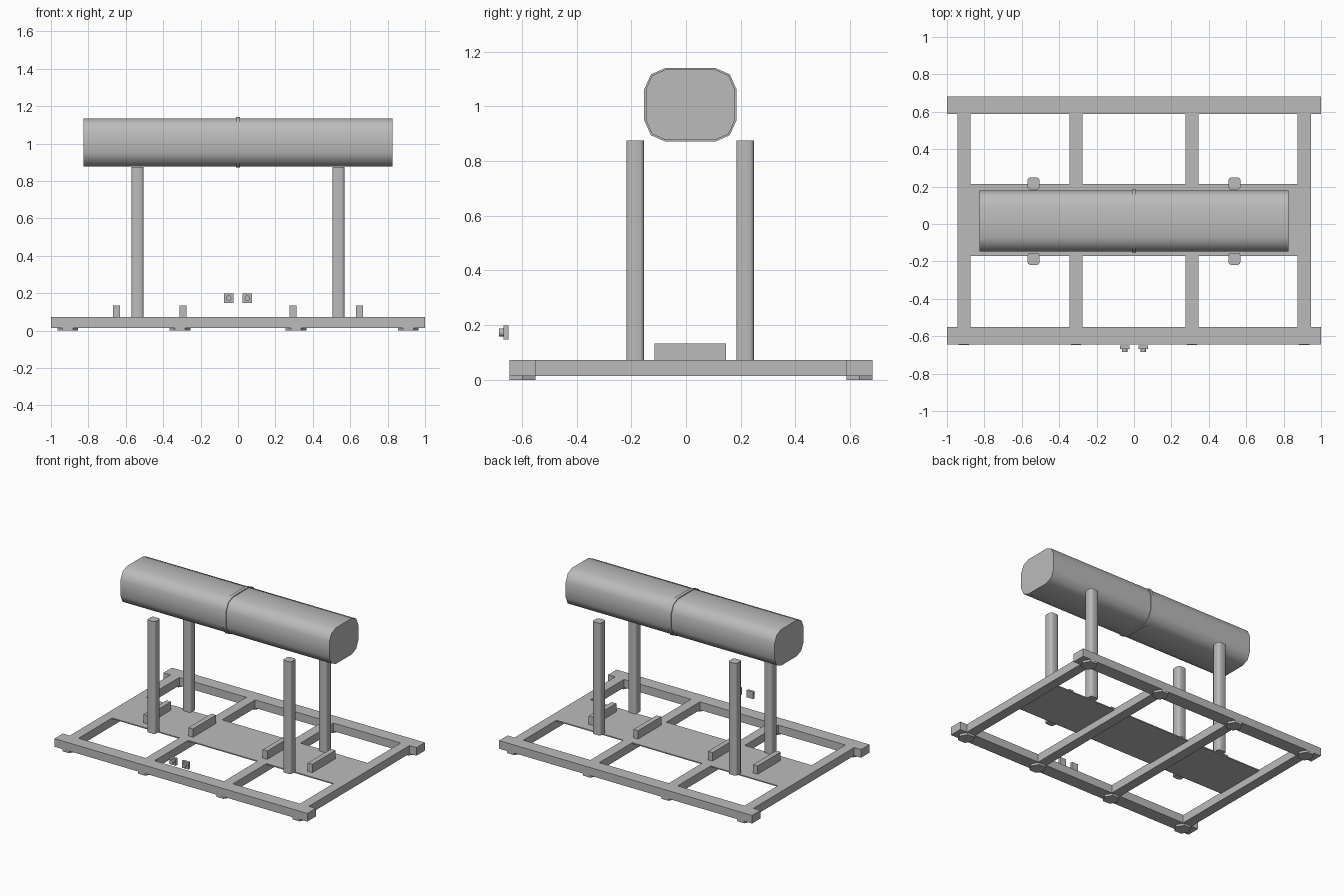
import bpy, bmesh
from math import radians
from mathutils import Vector

cube = bpy.data.objects.get("Cube")
if cube:
    bpy.data.objects.remove(cube, do_unlink=True)

GREY = (0.5, 0.5, 0.5, 1)
grey = bpy.data.materials.new("plain grey")
grey.use_nodes = True
grey.diffuse_color = GREY
grey.node_tree.nodes["Principled BSDF"].inputs["Base Color"].default_value = GREY


def finish(name, bm, smooth=False):
    bmesh.ops.recalc_face_normals(bm, faces=bm.faces)
    mesh = bpy.data.meshes.new(name)
    bm.to_mesh(mesh)
    bm.free()
    mesh.materials.append(grey)
    obj = bpy.data.objects.new(name, mesh)
    bpy.context.collection.objects.link(obj)
    if smooth:
        bpy.ops.object.select_all(action="DESELECT")
        obj.select_set(True)
        bpy.context.view_layer.objects.active = obj
        bpy.ops.object.shade_smooth_by_angle(angle=radians(50))
    return obj


def box(name, x, y, z):
    """Box from (low, high) pairs on each axis."""
    bm = bmesh.new()
    bmesh.ops.create_cube(bm, size=1)
    for v in bm.verts:
        v.co = [lo + (c + 0.5) * (hi - lo) for c, (lo, hi) in zip(v.co, (x, y, z))]
    return finish(name, bm)


def rounded_profile(half_u, half_v, flat_u, flat_v, mid_u, mid_v):
    """Twelve-sided rounded rectangle, built by mirroring one corner."""
    corner = [(half_u, flat_v), (mid_u, mid_v), (flat_u, half_v)]
    points = []
    for su, sv in ((1, 1), (-1, 1), (-1, -1), (1, -1)):
        quarter = [(su * u, sv * v) for u, v in corner]
        points += quarter if su * sv > 0 else quarter[::-1]
    return points


def extrude(name, points, direction, smooth=True):
    bm = bmesh.new()
    face = bm.faces.new([bm.verts.new(p) for p in points])
    new = bmesh.ops.extrude_face_region(bm, geom=[face], use_keep_orig=True)["geom"]
    verts = [g for g in new if isinstance(g, bmesh.types.BMVert)]
    bmesh.ops.translate(bm, verts=verts, vec=Vector(direction))
    return finish(name, bm, smooth)


FRAME_Z = (0.015, 0.073)
TOP = FRAME_Z[1]

# Base frame: two long rails, four cross members and a thin deck flush on top
box("front_rail", (-1, 1), (-0.645, -0.55), FRAME_Z)
box("back_rail", (-1, 1), (0.587, 0.682), FRAME_Z)
for i, x in enumerate((-0.91, -0.31, 0.31, 0.91)):
    box(f"cross_member_{i}", (x - 0.035, x + 0.035), (-0.55, 0.587), FRAME_Z)
box("deck", (-0.88, 0.88), (-0.17, 0.213), (TOP - 0.008, TOP))

# Hexagonal feet under the rails
for i, x in enumerate((-0.91, -0.31, 0.31, 0.91)):
    for side, y in (("front", -0.598), ("back", 0.634)):
        bm = bmesh.new()
        bmesh.ops.create_cone(bm, cap_ends=True, segments=6, radius1=0.055,
                              radius2=0.055, depth=FRAME_Z[0])
        # Blender starts the ring on the y axis, so swap to put corners on x
        for v in bm.verts:
            v.co = (v.co.y + x, v.co.x + y, v.co.z + FRAME_Z[0] / 2)
        finish(f"{side}_foot_{i}", bm)

# Support blocks on the deck
for i, x in enumerate((-0.65, -0.294, 0.294, 0.65)):
    box(f"support_block_{i}", (x - 0.018, x + 0.018), (-0.115, 0.146), (TOP, 0.133))

# Four rounded posts
post = rounded_profile(0.032, 0.032, 0.019, 0.019, 0.028, 0.028)
for side, x in (("right", -0.537), ("left", 0.537)):
    for end, y in (("front", -0.186), ("back", 0.216)):
        extrude(f"{end}_{side}_post", [(x + u, y + v, TOP) for u, v in post],
                (0, 0, 0.875 - TOP))

# Tank and its narrow raised centre band
CENTRE_Y, CENTRE_Z = 0.016, 1.006


def tank_part(name, half_length, grow):
    outline = rounded_profile(0.163 + grow, 0.129 + grow, 0.09, 0.056,
                              0.14 + grow * 0.7, 0.107 + grow * 0.7)
    points = [(-half_length, CENTRE_Y + u, CENTRE_Z + v) for u, v in outline]
    extrude(name, points, (2 * half_length, 0, 0))


tank_part("tank", 0.826, 0)
tank_part("tank_band", 0.012, 0.006)

# Pair of small push buttons in front of the frame
for side, x in (("right", -0.05), ("left", 0.05)):
    box(f"{side}_button_plate", (x - 0.025, x + 0.025), (-0.668, -0.65), (0.148, 0.198))
    bm = bmesh.new()
    bmesh.ops.create_cone(bm, cap_ends=True, segments=12, radius1=0.015,
                          radius2=0.015, depth=0.016)
    for v in bm.verts:
        v.co = (x + v.co.x, -0.676 + v.co.z, 0.173 + v.co.y)
    finish(f"{side}_button", bm, smooth=True)
